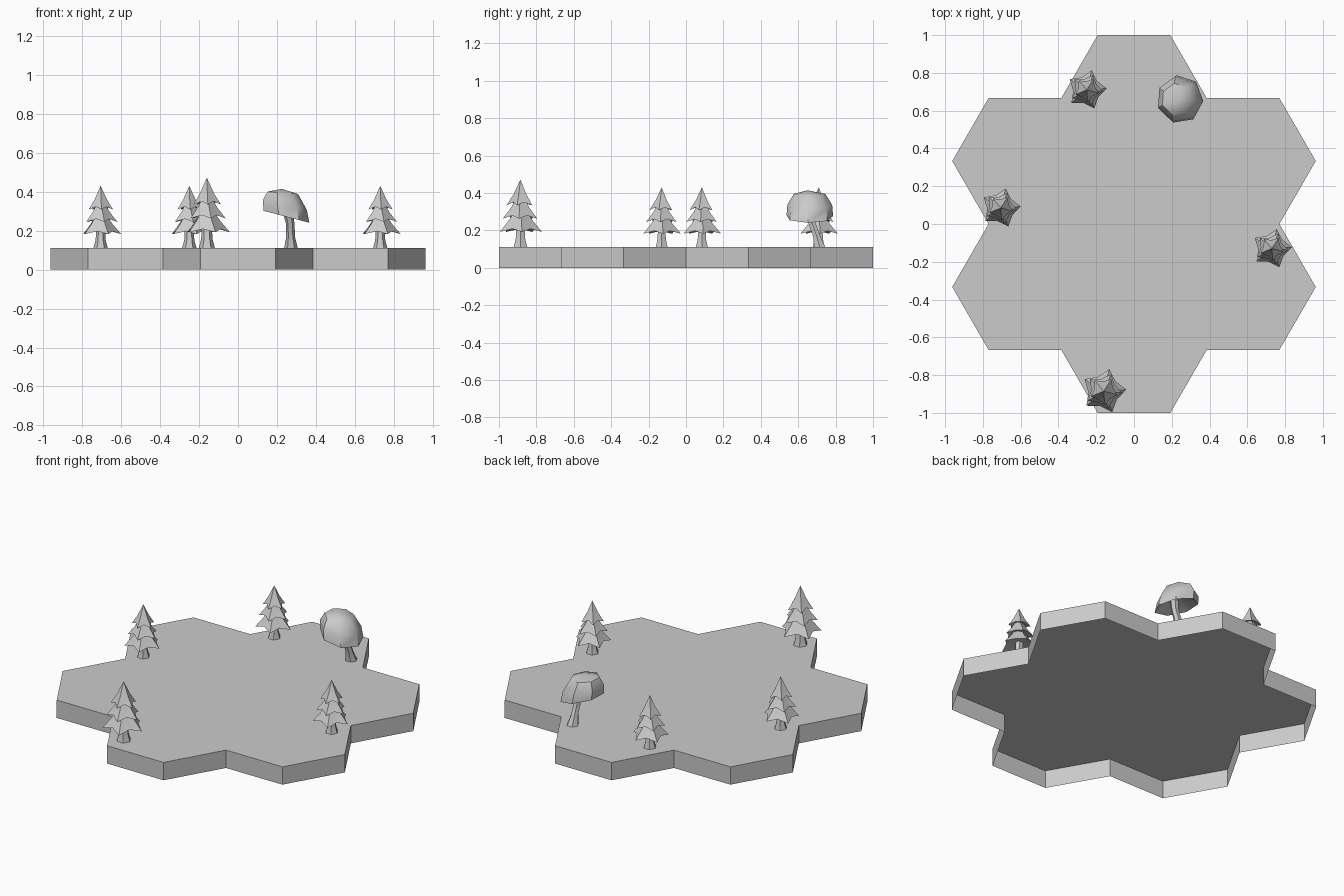
import bpy
import bmesh
from math import sin, cos, pi, radians

if "Cube" in bpy.data.objects:
    bpy.data.objects.remove(bpy.data.objects["Cube"], do_unlink=True)

grey = bpy.data.materials.new("plain_grey")
grey.use_nodes = True
grey.diffuse_color = (0.6, 0.6, 0.6, 1)
grey.node_tree.nodes["Principled BSDF"].inputs["Base Color"].default_value = (0.6, 0.6, 0.6, 1)

GROUND = 0.11


def finish(bm, name, smooth=None):
    mesh = bpy.data.meshes.new(name)
    bm.to_mesh(mesh)
    bm.free()
    mesh.materials.append(grey)
    obj = bpy.data.objects.new(name, mesh)
    bpy.context.collection.objects.link(obj)
    if smooth:
        bpy.ops.object.select_all(action='DESELECT')
        obj.select_set(True)
        bpy.context.view_layer.objects.active = obj
        bpy.ops.object.shade_smooth_by_angle(angle=radians(smooth))
    return obj


def loft(bm, rings):
    """Skin rings of points from bottom to top; a one-point ring makes a tip."""
    loops = [[bm.verts.new(p) for p in ring] for ring in rings]
    for a, b in zip(loops, loops[1:]):
        n = max(len(a), len(b))
        for i in range(n):
            j = (i + 1) % n
            if len(a) == 1:
                bm.faces.new((a[0], b[j], b[i]))
            elif len(b) == 1:
                bm.faces.new((a[i], a[j], b[0]))
            else:
                bm.faces.new((a[i], a[j], b[j], b[i]))


def ring(x, y, z, r, sides, turn=0.0):
    return [(x + r * cos(turn + 2 * pi * i / sides),
             y + r * sin(turn + 2 * pi * i / sides), z) for i in range(sides)]


# Ground slab: seven merged hexagons, open underneath
s = 2 / (3 * 3 ** 0.5)
quarter = [(s / 2, -1), (s, -2 / 3), (2 * s, -2 / 3), (2.5 * s, -1 / 3)]
right_half = quarter + [(2 * s, 0)] + [(x, -y) for x, y in reversed(quarter)]
outline = right_half + [(-x, -y) for x, y in right_half]
bm = bmesh.new()
low = [bm.verts.new((x, y, 0)) for x, y in outline]
top = [bm.verts.new((x, y, GROUND)) for x, y in outline]
bm.faces.new(top)
for i in range(len(low)):
    j = (i + 1) % len(low)
    bm.faces.new((low[i], low[j], top[j], top[i]))
finish(bm, "hexagon_ground")


def star(r, z, turn):
    """Five drooping points with raised notches between them."""
    pts = ring(0, 0, z, r, 10, turn)
    return [(x, y, h) if i % 2 == 0 else (x * 0.68, y * 0.68, h + 0.015)
            for i, (x, y, h) in enumerate(pts)]


# Pines: flared trunk and three star-shaped tiers
# tier: rim radius, rim height, middle radius, middle height, tip height
TIERS = [(0.106, 0.072, 0.06, 0.125, 0.22),
         (0.086, 0.135, 0.047, 0.185, 0.27),
         (0.066, 0.198, 0.033, 0.25, 0.32)]


def pine(name, x, y, size):
    bm = bmesh.new()
    loft(bm, [ring(0, 0, 0, 0.037, 6), ring(0, 0, 0.04, 0.026, 6),
              ring(0, 0, 0.11, 0.022, 6), [(0, 0, 0.12)]])
    for k, (r, z, mid_r, mid_z, tip) in enumerate(TIERS):
        turn = radians(4 - 9 * k)
        middle = [(px * f, py * f, pz) for i, (px, py, pz)
                  in enumerate(ring(0, 0, mid_z, mid_r, 10, turn))
                  for f in [1.0 if i % 2 == 0 else 0.8]]
        loft(bm, [[(0, 0, z + 0.03)], star(r, z, turn), middle, [(0, 0, tip)]])
    obj = finish(bm, name, 40)
    obj.location = (x, y, GROUND)
    obj.scale = (size, size, size)


for name, x, y, size in [("pine_back", -0.25, 0.71, 1),
                         ("pine_right", -0.705, 0.085, 1),
                         ("pine_left", 0.73, -0.13, 1),
                         ("pine_front", -0.16, -0.885, 1.13)]:
    pine(name, x, y, size)

# Round tree: leaning trunk
bm = bmesh.new()
loft(bm, [ring(0.272, 0.715, GROUND, 0.035, 6), ring(0.27, 0.7, 0.165, 0.023, 6),
          ring(0.268, 0.675, 0.235, 0.022, 6), ring(0.255, 0.655, 0.3, 0.026, 6),
          [(0.25, 0.65, 0.34)]])
finish(bm, "round_tree_trunk", 40)

# Round tree: tilted dome canopy with a hollow underside
# ring: radius, height above rim, share of the rim tilt
CANOPY = [(0.06, 0.035, 0.6), (0.122, 0, 1), (0.117, 0.06, 0.8), (0.082, 0.122, 0.3)]


def canopy_ring(r, h, tilt):
    shift = 0.245 - 0.15 * h
    return [(x, 0.66 + 1.05 * (y - 0.66), 0.272 + h - 0.26 * tilt * (x - shift))
            for x, y, z in ring(shift, 0.66, 0, r, 7, radians(-4))]


bm = bmesh.new()
loft(bm, [[(0.25, 0.655, 0.32)]] + [canopy_ring(*c) for c in CANOPY]
     + [[(0.225, 0.65, 0.414)]])
finish(bm, "round_tree_canopy", 45)
